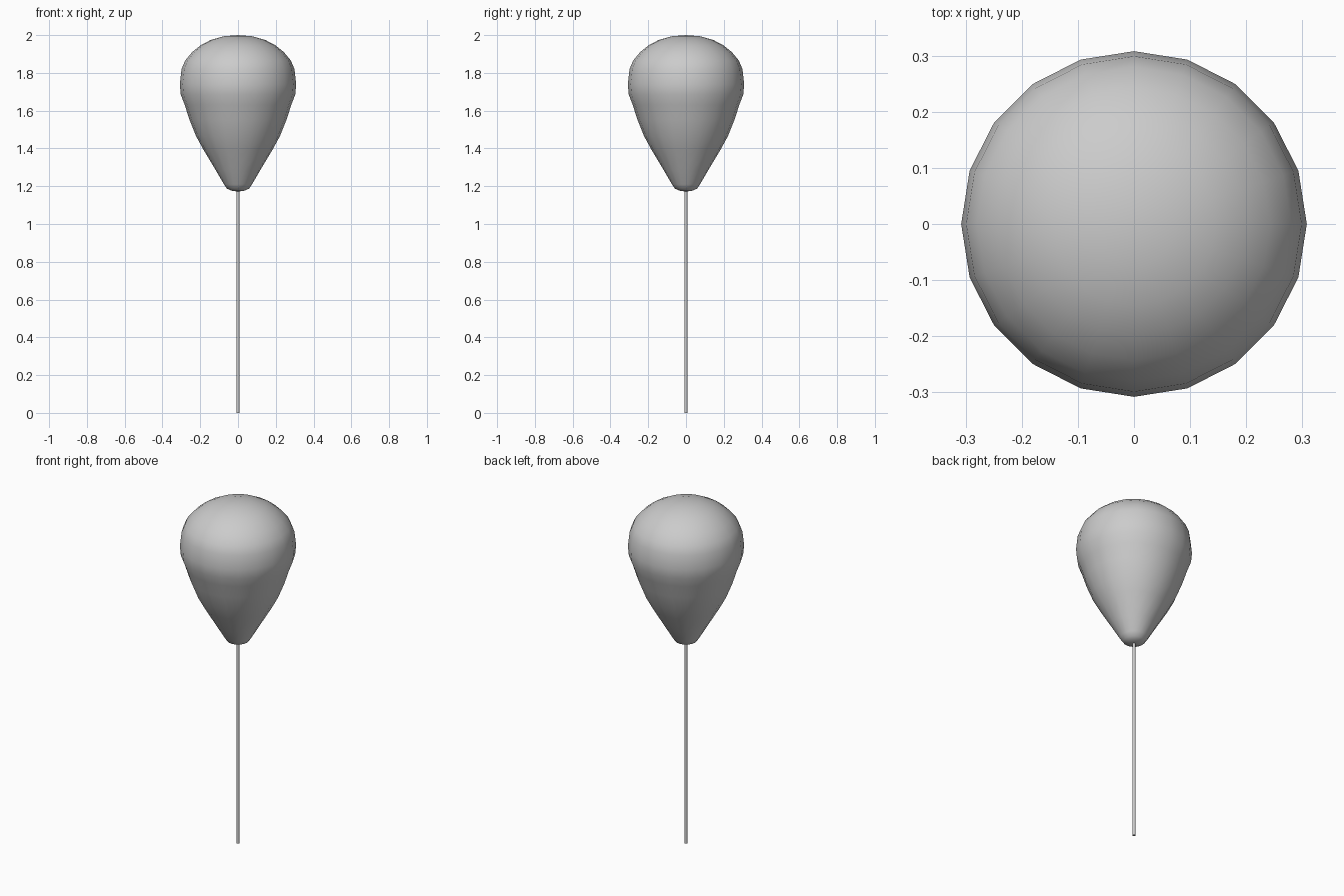
import bpy, bmesh
from math import cos, sin, tau

if "Cube" in bpy.data.objects:
    bpy.data.objects.remove(bpy.data.objects["Cube"])


def lathe(name, profile, sides):
    """Revolve (radius, z) points around z; radius 0 makes a pole."""
    bm = bmesh.new()
    rings = []
    for r, z in profile:
        n = sides if r > 0 else 1
        rings.append([bm.verts.new((r * cos(tau * i / sides), r * sin(tau * i / sides), z))
                      for i in range(n)])
    for a, b in zip(rings, rings[1:]):
        for i in range(sides):
            j = (i + 1) % sides
            quad = [a[i % len(a)], a[j % len(a)], b[j % len(b)], b[i % len(b)]]
            bm.faces.new(list(dict.fromkeys(quad)))
    bmesh.ops.recalc_face_normals(bm, faces=bm.faces)
    mesh = bpy.data.meshes.new(name)
    bm.to_mesh(mesh)
    bm.free()
    obj = bpy.data.objects.new(name, mesh)
    bpy.context.collection.objects.link(obj)
    return obj


# Balloon: pear-shaped body with a rounded lower tip
balloon = lathe("balloon", [
    (0, 1.172), (0.03, 1.175), (0.058, 1.187), (0.074, 1.21), (0.118, 1.285),
    (0.182, 1.392), (0.222, 1.465), (0.258, 1.555), (0.282, 1.63), (0.303, 1.685),
    (0.308, 1.74), (0.299, 1.82), (0.28, 1.865), (0.243, 1.91), (0.198, 1.946),
    (0.145, 1.974), (0.075, 1.994), (0, 2.0)], 20)
balloon.data.shade_smooth()

# Stick: thin rod running up into the balloon tip
stick = lathe("stick", [(0, 0), (0.008, 0), (0.008, 1.19), (0, 1.19)], 12)

for obj in (stick,):
    bpy.context.view_layer.objects.active = obj
    obj.select_set(True)
    bpy.ops.object.shade_smooth_by_angle()
